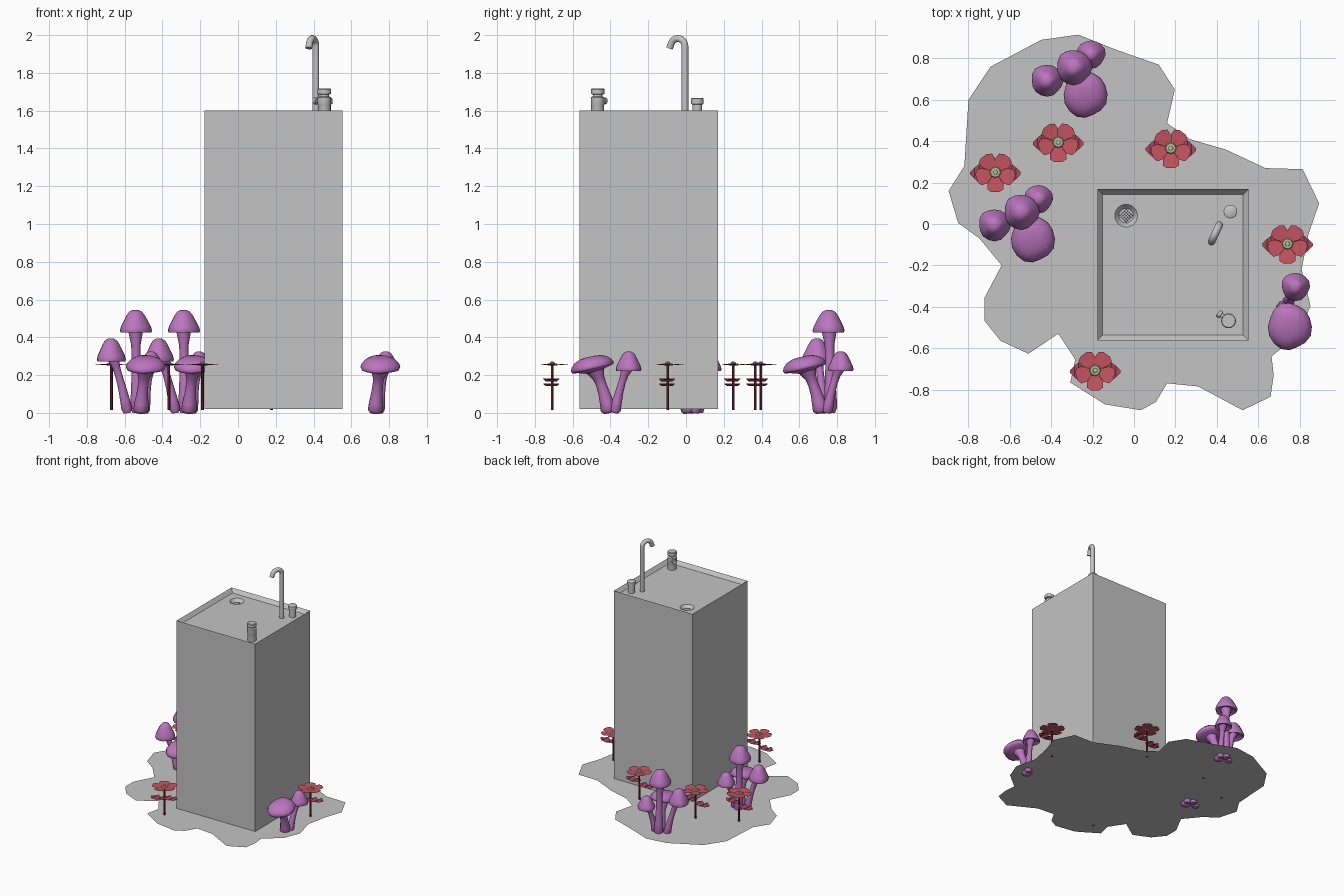
import bpy, bmesh, math
from mathutils import Vector, Quaternion, Matrix

if "Cube" in bpy.data.objects:
    bpy.data.objects.remove(bpy.data.objects["Cube"])


def mat(name, r, g, b):
    m = bpy.data.materials.new(name)
    m.diffuse_color = (r, g, b, 1)
    m.use_nodes = True
    m.node_tree.nodes["Principled BSDF"].inputs["Base Color"].default_value = m.diffuse_color
    return m


GREY = mat("grey", 0.55, 0.55, 0.55)
DARK = mat("dark_grey", 0.06, 0.06, 0.06)
PURPLE = mat("purple", 0.50, 0.18, 0.52)
RED = mat("red", 0.56, 0.09, 0.12)
PINK = mat("dull_pink", 0.42, 0.07, 0.12)
STEM = mat("dark_red", 0.17, 0.02, 0.035)
GREEN = mat("pale_green", 0.46, 0.50, 0.34)


def finish(bm, name, material, smooth=None):
    me = bpy.data.meshes.new(name)
    bm.to_mesh(me)
    bm.free()
    me.materials.append(material)
    ob = bpy.data.objects.new(name, me)
    bpy.context.collection.objects.link(ob)
    if smooth:
        bpy.ops.object.select_all(action='DESELECT')
        ob.select_set(True)
        bpy.context.view_layer.objects.active = ob
        bpy.ops.object.shade_smooth_by_angle(angle=math.radians(smooth))
    return ob


def loft(rings, name, material, smooth=None):
    """Skin a list of equal rings and close both ends."""
    bm = bmesh.new()
    vs = [[bm.verts.new(p) for p in r] for r in rings]
    n = len(rings[0])
    for a, b in zip(vs, vs[1:]):
        for i in range(n):
            j = (i + 1) % n
            bm.faces.new((a[i], a[j], b[j], b[i]))
    bm.faces.new(vs[0][::-1])
    bm.faces.new(vs[-1])
    bmesh.ops.remove_doubles(bm, verts=bm.verts, dist=1e-5)
    bmesh.ops.recalc_face_normals(bm, faces=bm.faces)
    return finish(bm, name, material, smooth)


def lathe(profile, pos, name, material, smooth=None, n=16, rot=Quaternion(), lump=0.0, phase=0.0, sy=1.0):
    rings = []
    for r, h in profile:
        ring = []
        for i in range(n):
            a = 2 * math.pi * i / n
            k = r * (1 + lump * (math.sin(3 * a + phase) + 0.6 * math.sin(5 * a + 2 * phase)))
            ring.append(Vector(pos) + rot @ Vector((k * math.cos(a), sy * k * math.sin(a), h)))
        rings.append(ring)
    return loft(rings, name, material, smooth)


def tube(path, radii, name, material, smooth=None, n=10):
    path = [Vector(p) for p in path]
    rings = []
    for i, (p, r) in enumerate(zip(path, radii)):
        t = path[min(i + 1, len(path) - 1)] - path[max(i - 1, 0)]
        q = Vector((0, 0, 1)).rotation_difference(t.normalized())
        rings.append([p + q @ Vector((r * math.cos(2 * math.pi * k / n), r * math.sin(2 * math.pi * k / n), 0))
                      for k in range(n)])
    return loft(rings, name, material, smooth)


# ground patch: flat irregular outline
OUTLINE = [(-.27, .915), (-.08, .84), (.12, .77), (.197, .65), (.16, .487), (.27, .41), (.443, .36), (.636, .27),
           (.815, .265), (.895, .10), (.843, -.05), (.81, -.22), (.853, -.395), (.80, -.53), (.665, -.64),
           (.675, -.73), (.66, -.835), (.525, -.90), (.31, -.785), (.16, -.77), (.106, -.86), (.034, -.90),
           (-.14, -.872), (-.308, -.766), (-.284, -.655), (-.366, -.53), (-.51, -.627), (-.646, -.564),
           (-.723, -.467), (-.723, -.357), (-.64, -.20), (-.747, -.07), (-.85, .005), (-.896, .16), (-.82, .28),
           (-.80, .60), (-.694, .76), (-.448, .89)]
bm = bmesh.new()
f = bm.faces.new([bm.verts.new((x, y, .02)) for x, y in OUTLINE])
f.normal_update()
if f.normal.z < 0:
    f.normal_flip()
bmesh.ops.triangulate(bm, faces=bm.faces[:])
finish(bm, "ground_patch", GREY)

# pedestal block with a shallow basin in its top
BX, BY, W, TOP, DEPTH = .188, -.197, .731, 1.60, .03
bm = bmesh.new()
bmesh.ops.create_cube(bm, size=1, matrix=Matrix.Translation((BX, BY, (TOP + .02) / 2)) @ Matrix.Diagonal((W, W, TOP - .02, 1)))
top = max(bm.faces, key=lambda q: q.calc_center_median().z)
bmesh.ops.inset_individual(bm, faces=[top], thickness=.036)
for v in top.verts:
    v.co.z -= DEPTH
block = finish(bm, "pedestal_basin", GREY)

# drain bowl cut into the basin floor
DX, DY, FLOOR = -.038, .04, TOP - DEPTH
cutter = lathe([(.035, -.025), (.055, 0), (.055, .02)], (DX, DY, FLOOR), "drain_cutter", GREY, n=24)
cutter.hide_render = True
mod = block.modifiers.new("drain", 'BOOLEAN')
mod.object = cutter
mod.solver = 'EXACT'
bpy.context.view_layer.update()
cut = bpy.data.meshes.new_from_object(block.evaluated_get(bpy.context.evaluated_depsgraph_get()))
block.modifiers.clear()
block.data = cut
bpy.data.objects.remove(cutter)

# drain holes: small dark plates in a diamond grid
bm = bmesh.new()
for i in range(-5, 6):
    for j in range(-5, 6):
        x, y, s = i * .0075, j * .0075, .0052
        if (i + j) % 2 == 0 and math.hypot(x, y) < .031:
            bm.faces.new([bm.verts.new((DX + x + a * s, DY + y + b * s, FLOOR - .0235))
                          for a, b in ((1, 0), (0, 1), (-1, 0), (0, -1))])
finish(bm, "drain_holes", DARK)

# gooseneck spout
d = Vector((-.42, -.907, 0))
base = Vector((.412, -.005, 0))
R = .042
path = [base + Vector((0, 0, z)) for z in (FLOOR, 1.75, 1.90)]
for k in range(11):
    a = math.radians(15 * k)
    path.append(base + d * (R - R * math.cos(a)) + Vector((0, 0, 1.94 + R * math.sin(a))))
path.append(path[-1] + d * .012 + Vector((0, 0, -.03)))
tube(path, [.018] * len(path), "spout", GREY, 40, 14)

# push button and side valve
lathe([(.026, 0), (.026, .062), (.033, .066), (.033, .094), (.028, .098), (0, .098)],
      (.466, .06, FLOOR), "push_button", GREY, 40, 20)
lathe([(.034, 0), (.034, .06), (.036, .065), (.036, .10), (.025, .106), (.025, .116), (.036, .118),
       (.036, .143), (.032, .147), (0, .147)], (.457, -.468, FLOOR), "valve_body", GREY, 40, 20)
side = Vector((0, 0, 1)).rotation_difference(Vector((-.8, .6, 0)))
lathe([(.012, 0), (.012, .045), (.019, .047), (.019, .064), (0, .064)],
      (.457, -.468, 1.652), "valve_nozzle", GREY, 40, 14, side)

# mushrooms: base xy, cap xy, cap bottom, height, radius, stem radius, tilt, flat (relative to cluster)
BELL = [(.3, .18), (.75, .07), (.96, .0), (1, .1), (.93, .27), (.75, .52), (.57, .76), (.4, .92), (.2, .99), (0, 1)]
FLAT = [(.3, .1), (.7, .25), (.95, .3), (1, .42), (.93, .62), (.75, .83), (.5, .95), (.25, 1), (0, 1)]
KINDS = {
    "wide": ((.0, .0), (.026, -.08), .205, .095, .106, .040, .22, True),
    "tall": ((-.02, .05), (-.028, .041), .425, .120, .085, .034, .0, False),
    "left": ((-.07, .015), (-.158, -.022), .272, .122, .077, .028, .0, False),
    "back": ((.02, .03), (.055, .104), .222, .103, .068, .028, .0, False),
}


def mushroom(kind, cx, cy, tag):
    b, c, z, h, r, sr, tilt, flat = KINDS[kind]
    c0 = Vector((cx + c[0], cy + c[1], z))
    p0 = Vector((cx + b[0], cy + b[1], 0))
    p2 = c0 + Vector((0, 0, h * .4))
    p1 = Vector((p0.x * .65 + p2.x * .35, p0.y * .65 + p2.y * .35, p2.z * .55))
    pts = [p0 * (1 - t) ** 2 + p1 * 2 * t * (1 - t) + p2 * t * t for t in (0, .06, .2, .4, .6, .75, .87, 1)]
    rad = [sr * k for k in (.7, 1.05, .95, .78, .7, .78, 1.1, 1.3)]
    tube(pts, rad, f"mushroom_stem_{kind}_{tag}", PURPLE, 60, 9)
    lathe([(q * r, s * h) for q, s in (FLAT if flat else BELL)], c0, f"mushroom_cap_{kind}_{tag}", PURPLE, 60, 16,
          Quaternion((1, 0, 0), tilt), .035, len(kind) + r * 40, 1.1 if flat else 1.0)


for tag, cx, cy, kinds in (("a", -.262, .716, KINDS), ("b", -.516, .017, KINDS), ("c", .726, -.407, ("wide", "back"))):
    for kind in kinds:
        mushroom(kind, cx, cy, tag)

# flowers: five flat petals, two jagged leaves, thin stem, pale centre
PETAL = [(0, 0), (.055, -.039), (.083, -.039), (.096, -.018), (.096, .018), (.083, .039), (.055, .039)]
LEAF = [(.0, .015, 0), (.03, .042, .008), (.055, .030, -.004), (.08, .044, .009), (.10, .028, 0), (.122, .006, .006)]


def flower(x, y, tag):
    bm = bmesh.new()
    for k in range(5):
        a = math.radians(270 + 72 * k)
        vs = [bm.verts.new((x + u * math.cos(a) - v * math.sin(a), y + u * math.sin(a) + v * math.cos(a),
                            .250 + .1 * u)) for u, v in PETAL]
        bm.faces.new(vs)
    finish(bm, f"flower_petals_{tag}", RED)
    bm = bmesh.new()
    for s, z in ((-1, .150), (1, .168)):
        rows = [[bm.verts.new((x + s * u, y - .005 + e * w, z + s * u * .06 + dz)) for e in (-s, s)]
                for u, w, dz in LEAF]
        for p, q in zip(rows, rows[1:]):
            bm.faces.new((p[0], q[0], q[1], p[1]))
    finish(bm, f"flower_leaves_{tag}", PINK)
    lathe([(.008, 0), (.007, .235)], (x, y, .016), f"flower_stem_{tag}", STEM, n=6)
    lathe([(.012, 0), (.028, .006), (.024, .012), (.012, .013), (.011, .02), (0, .022)],
          (x, y, .25), f"flower_centre_{tag}", GREEN, n=8)


for i, (x, y) in enumerate(((-.366, .395), (-.67, .25), (.178, .366), (.742, -.096), (-.188, -.708))):
    flower(x, y, i + 1)
